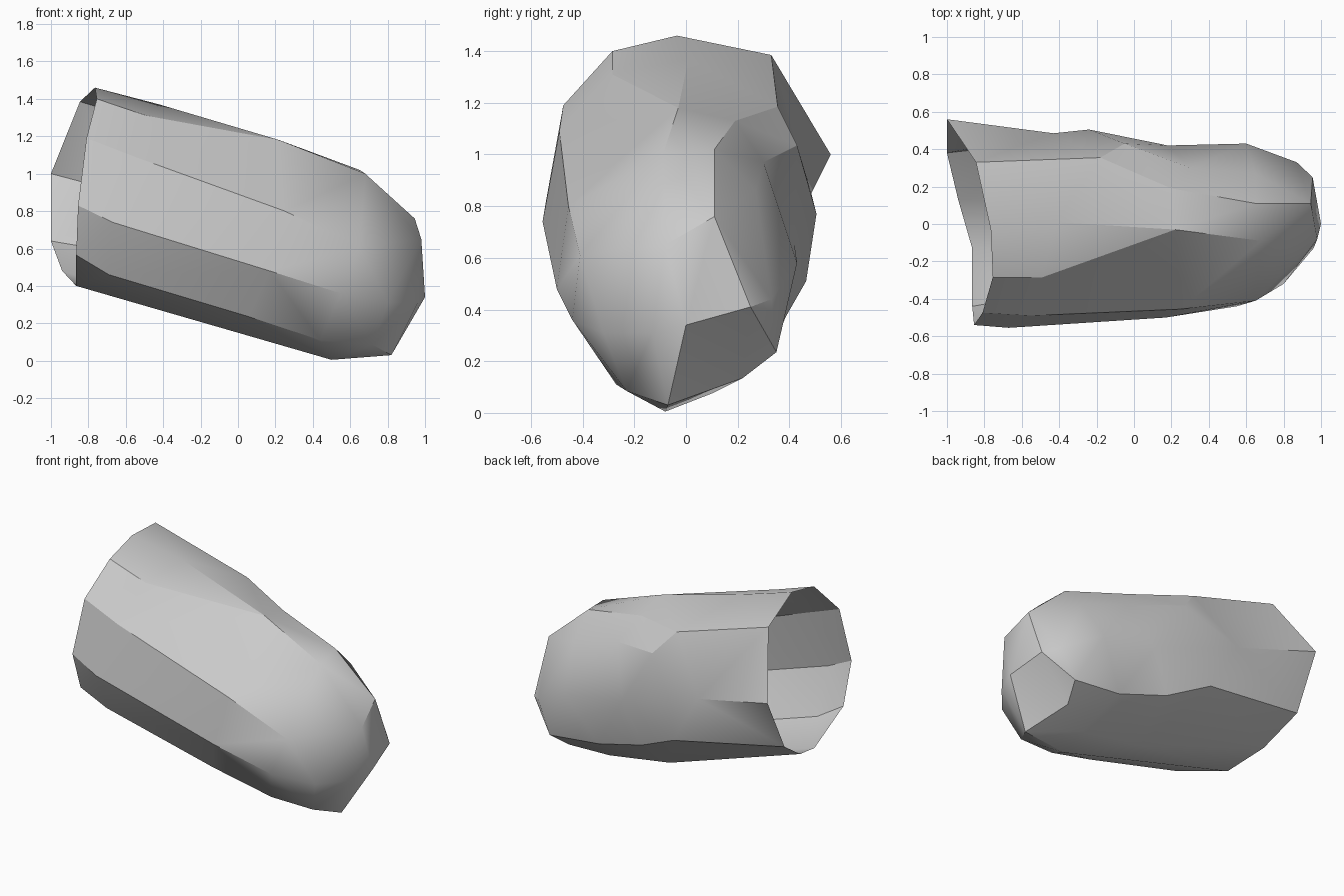
import bpy
import bmesh
from math import radians
from mathutils import Vector

if "Cube" in bpy.data.objects:
    bpy.data.objects.remove(bpy.data.objects["Cube"], do_unlink=True)


def make_material(name, colour):
    material = bpy.data.materials.new(name)
    material.use_nodes = True
    material.diffuse_color = colour
    shader = material.node_tree.nodes["Principled BSDF"]
    shader.inputs["Base Color"].default_value = colour
    return material


def path(*points):
    return [Vector(point) for point in points]


# Corners of the small blunt facet that closes the nose
nose_top = (.945, .11, .76)
nose_front = (.98, -.08, .65)
nose_low = (.96, -.13, .31)
nose_tip = (1, 0, .34)
nose_back = (.955, .25, .41)

# Shared corners where neighbouring ridges meet
spine = (.22, -.03, 1.18)
crown = (.68, -.09, 1)
back_lip = (-.845, .33, 1.385)
back_step = (-.18, .355, 1.185)

# Ridges running from the open rim to the nose, in order around the shell
top = path((-.765, -.035, 1.46), (-.42, .01, 1.37), spine, crown, nose_top)
upper_front = path((-.755, -.285, 1.4), (-.49, -.285, 1.31), spine, crown,
                   nose_front)
front = path((-.81, -.475, 1.19), (-.55, -.49, 1.09), (.25, -.455, .8),
             (.65, -.41, .61), nose_front)
lower_front = path((-.855, -.54, .83), (-.67, -.555, .74), (.17, -.5, .48),
                   (.55, -.44, .36), (.8, -.32, .31), nose_low)
front_keel = path((-.865, -.44, .565), (-.69, -.41, .46), (.06, -.345, .235),
                  (.44, -.27, .11), (.72, -.23, .085), nose_low)
keel = path((-.865, -.13, .4), (.5, -.08, .005), (.82, -.07, .03), nose_tip)
back_keel = path((-.94, .13, .48), (.05, .1, .145), (.5, .1, .075),
                 (.72, .22, .135), nose_tip)
lower_back = path((-1, .38, .64), (-.23, .465, .51), (.06, .385, .37),
                  (.41, .345, .27), (.77, .35, .235), nose_back)
back = path((-1, .56, 1), (-.43, .485, .85), (-.24, .505, .77),
            (.18, .42, .65), (.6, .43, .58), (.87, .33, .44), nose_back)
back_hollow = path(back_lip, back_step, (-.05, .43, 1.035), (.3, .3, .97),
                   (.65, .27, .86), nose_top, nose_back)
upper_back = path(back_lip, back_step, (.2, .19, 1.13), (.65, .11, 1.02),
                  nose_top)

ridges = [top, upper_front, front, lower_front, front_keel, keel, back_keel,
          lower_back, back, back_hollow, upper_back]


def add_face(bm, points):
    """Add a face, skipping corners that coincide."""
    unique = []
    for point in points:
        if all((point - other).length > .001 for other in unique):
            unique.append(point)
    if len(unique) > 2:
        bm.faces.new([bm.verts.new(point) for point in unique])


def stitch(bm, first, second):
    """Skin the strip between two ridges, always taking the shorter diagonal."""
    i = j = 0
    while i < len(first) - 1 or j < len(second) - 1:
        can_first = i < len(first) - 1
        can_second = j < len(second) - 1
        step_first = can_first
        if can_first and can_second:
            step_first = ((first[i + 1] - second[j]).length
                          <= (second[j + 1] - first[i]).length)
        if step_first:
            add_face(bm, [first[i], second[j], first[i + 1]])
            i += 1
        else:
            add_face(bm, [first[i], second[j], second[j + 1]])
            j += 1


# Open shell with its closed nose
bm = bmesh.new()
for index, ridge in enumerate(ridges):
    stitch(bm, ridge, ridges[(index + 1) % len(ridges)])
add_face(bm, path(nose_front, nose_low, nose_tip))
add_face(bm, path(nose_top, nose_front, nose_tip, nose_back))
bmesh.ops.remove_doubles(bm, verts=bm.verts[:], dist=.001)
bmesh.ops.recalc_face_normals(bm, faces=bm.faces[:])

mesh = bpy.data.meshes.new("hollow_shell")
bm.to_mesh(mesh)
bm.free()
shell = bpy.data.objects.new("hollow_shell", mesh)
bpy.context.collection.objects.link(shell)
mesh.materials.append(make_material("plain grey", (.6, .6, .6, 1)))

# Soft shading over shallow bends, crisp ridges elsewhere
bpy.ops.object.select_all(action="DESELECT")
shell.select_set(True)
bpy.context.view_layer.objects.active = shell
bpy.ops.object.shade_smooth_by_angle(angle=radians(30))
